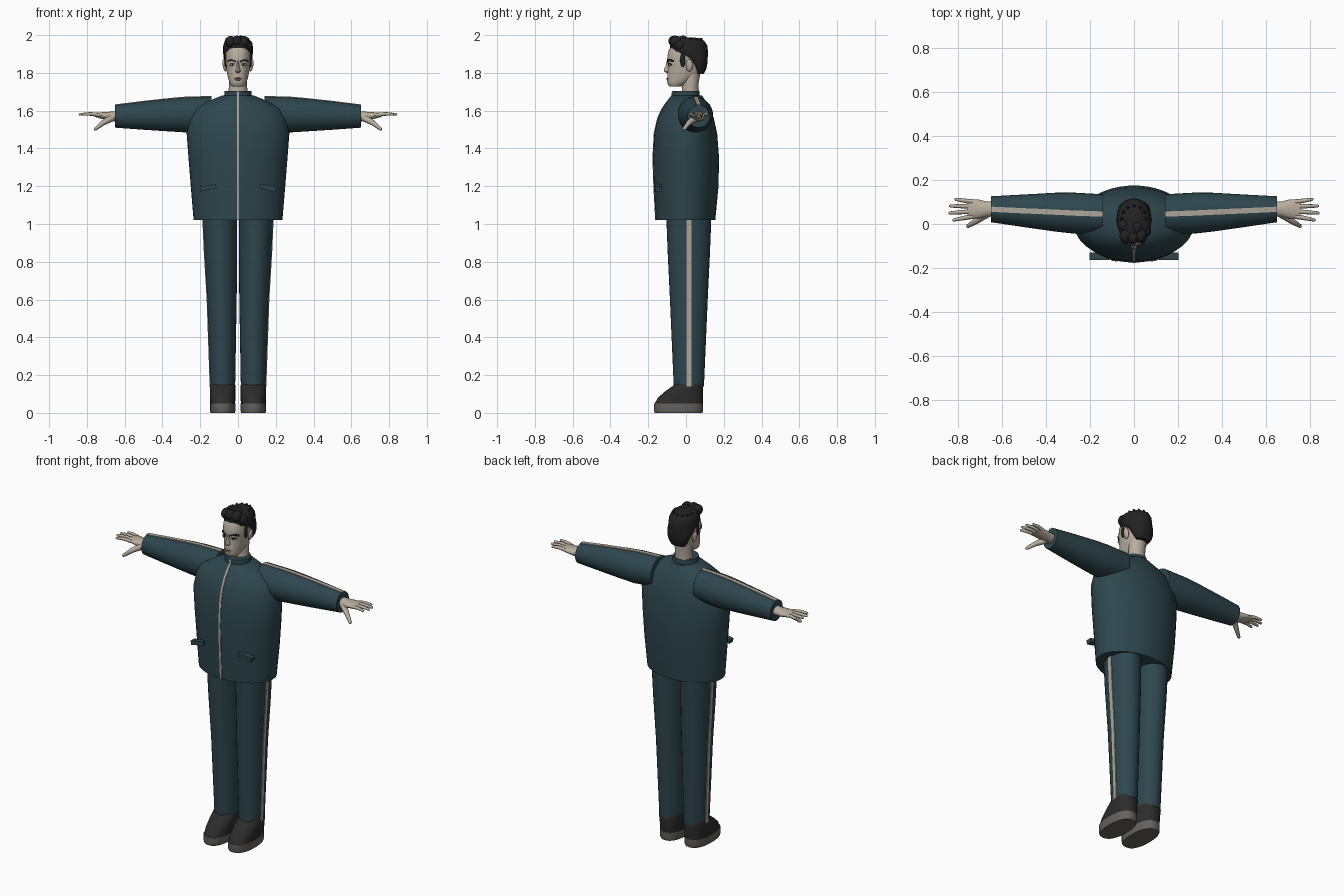
import bpy, bmesh, math
from mathutils import Vector, Matrix

cube = bpy.data.objects.get("Cube")
if cube:
    bpy.data.objects.remove(cube)


def material(name, r, g, b):
    m = bpy.data.materials.new(name)
    m.use_nodes = True
    m.diffuse_color = (r, g, b, 1)
    m.node_tree.nodes["Principled BSDF"].inputs["Base Color"].default_value = (r, g, b, 1)
    return m


TEAL = material("teal cloth", .027, .062, .075)
TRIM = material("beige trim", .42, .38, .32)
SKIN = material("skin", .48, .42, .34)
HAIR = material("dark hair", .017, .016, .017)
SHOE = material("shoe black", .026, .025, .025)
SOLE = material("sole grey", .13, .125, .12)
LIPS = material("lips", .30, .23, .19)
EYES = material("eye white", .55, .53, .5)
parts = []


def finish(name, bm, mat, mirror=False):
    bmesh.ops.recalc_face_normals(bm, faces=bm.faces)
    me = bpy.data.meshes.new(name)
    bm.to_mesh(me)
    bm.free()
    me.materials.append(mat)
    ob = bpy.data.objects.new(name, me)
    bpy.context.collection.objects.link(ob)
    if mirror:
        ob.modifiers.new("Mirror", "MIRROR").use_mirror_merge = False
    parts.append(ob)
    return ob


def skin_rings(bm, rings):
    """Bridge vertex rings and cap both ends."""
    rows = [[bm.verts.new(p) for p in ring] for ring in rings]
    n = len(rows[0])
    for a, b in zip(rows, rows[1:]):
        for i in range(n):
            j = (i + 1) % n
            bm.faces.new((a[i], a[j], b[j], b[i]))
    bm.faces.new(rows[0])
    bm.faces.new(rows[-1])


def loft(name, axis, sections, mat, mirror=False, n=32, power=2):
    """Sections are (position, centre a, centre b, radius a, radius b)."""
    rings = []
    for t, ca, cb, ra, rb in sections:
        ring = []
        for i in range(n):
            c, s = math.cos(math.tau * i / n), math.sin(math.tau * i / n)
            a = ca + ra * math.copysign(abs(c) ** (2 / power), c)
            b = cb + rb * math.copysign(abs(s) ** (2 / power), s)
            ring.append((a, b, t) if axis == "z" else (t, a, b))
        rings.append(ring)
    bm = bmesh.new()
    skin_rings(bm, rings)
    return finish(name, bm, mat, mirror)


def upright(name, spans, mat, n=32, power=2):
    """Centred loft; spans are (height, half width, front y, back y)."""
    return loft(name, "z", [(z, 0, (f + b) / 2, w, (b - f) / 2) for z, w, f, b in spans],
                mat, n=n, power=power)


def tube(bm, points, radii, n=10):
    """Tapered round tube with a rounded tip."""
    pts = [Vector(p) for p in points]
    d = (pts[-1] - pts[-2]).normalized()
    pts.append(pts[-1] + d * radii[-1] * .7)
    radii = list(radii) + [radii[-1] * .5]
    rings = []
    for i, (p, r) in enumerate(zip(pts, radii)):
        d = pts[min(i + 1, len(pts) - 1)] - pts[max(i - 1, 0)]
        q = d.to_track_quat("Z", "Y")
        rings.append([p + q @ Vector((r * math.cos(math.tau * k / n), r * math.sin(math.tau * k / n), 0))
                      for k in range(n)])
    skin_rings(bm, rings)


def ribbon(name, points, across, out, mat, mirror=False):
    """Thin strip along a path, with a half width and a thickness vector."""
    w, o = Vector(across), Vector(out)
    bm = bmesh.new()
    skin_rings(bm, [[Vector(p) - w - o, Vector(p) + w - o, Vector(p) + w + o, Vector(p) - w + o]
                    for p in points])
    return finish(name, bm, mat, mirror)


def ball(name, pos, size, mat, mirror=False, turn=0):
    bm = bmesh.new()
    m = Matrix.Translation(pos) @ Matrix.Rotation(turn, 4, "Y") @ Matrix.Diagonal((*size, 1))
    bmesh.ops.create_uvsphere(bm, u_segments=16, v_segments=10, radius=1, matrix=m)
    return finish(name, bm, mat, mirror)


# Jacket body, collar and zip
body = [(1.02, .235, -.16, .155), (1.2, .25, -.17, .172), (1.35, .262, -.175, .175),
        (1.48, .272, -.168, .165), (1.56, .255, -.15, .147), (1.61, .23, -.127, .128),
        (1.645, .17, -.103, .108), (1.68, .085, -.075, .085)]
upright("jacket_body", body, TEAL, n=48)
upright("jacket_collar", [(1.66, .076, -.073, .075), (1.705, .07, -.07, .07)], TEAL)
ribbon("jacket_zip", [(0, f, z) for z, w, f, b in body] + [(0, -.071, 1.705)],
       (.006, 0, 0), (0, .003, 0), TRIM)

# Slanted pocket flaps
bm = bmesh.new()
bmesh.ops.create_cube(bm, size=1, matrix=Matrix.Translation((.158, -.146, 1.193))
                      @ Matrix.Rotation(.2, 4, "Y") @ Matrix.Diagonal((.085, .034, .024, 1)))
finish("pocket_flap", bm, TEAL, True)

# Sleeves with a stripe along the top
sleeve = [(.14, .045, 1.585, .09, .09), (.28, .05, 1.578, .093, .093),
          (.36, .054, 1.577, .088, .087), (.5, .06, 1.574, .074, .075), (.65, .067, 1.57, .059, .06)]
loft("sleeve", "x", sleeve, TEAL, True)
ribbon("sleeve_stripe", [(x, y, z + r) for x, y, z, _, r in sleeve], (0, .012, 0), (0, 0, .003), TRIM, True)

# Trouser legs with a stripe down the outside
leg = [(1.08, .096, .015, .092, .121), (.85, .091, .015, .087, .112),
       (.6, .085, .015, .078, .1), (.14, .081, .015, .066, .08)]
loft("trouser_leg", "z", leg, TEAL, True)
ribbon("trouser_stripe", [(x + r, y, z) for z, x, y, r, _ in leg], (0, .013, 0), (.003, 0, 0), TRIM, True)

# Shoes
loft("shoe_sole", "z", [(0, .081, -.04, .064, .126), (.012, .081, -.04, .068, .13),
                        (.05, .081, -.04, .068, .13)], SOLE, True, power=2.4)
loft("shoe_upper", "z", [(.05, .081, -.038, .066, .127), (.08, .081, -.029, .067, .12),
                         (.115, .081, -.009, .067, .1), (.145, .081, .012, .067, .079),
                         (.16, .081, .02, .062, .068)], SHOE, True, power=2.4)

# Hands: palm, four fingers and thumb
loft("palm", "x", [(.63, .067, 1.57, .034, .028), (.67, .068, 1.57, .034, .025),
                   (.7, .068, 1.572, .042, .021), (.74, .068, 1.576, .045, .014),
                   (.757, .068, 1.577, .04, .01)], SKIN, True, n=20)
bm = bmesh.new()
for base, reach, tip in ((.034, .82, .018), (.057, .838, .05), (.08, .835, .082), (.101, .81, .112)):
    mid = ((.74 + reach) / 2, (base + tip) / 2, 1.583)
    tube(bm, [(.735, base, 1.577), mid, (reach, tip, 1.58)], (.011, .0095, .007))
tube(bm, [(.665, .05, 1.563), (.715, .015, 1.535), (.755, -.01, 1.503)], (.02, .014, .009))
finish("fingers", bm, SKIN, True)

# Neck and head
upright("neck", [(1.66, .052, -.025, .07), (1.74, .048, -.02, .066), (1.82, .05, -.02, .08)], SKIN)
upright("head", [(1.727, .03, -.085, -.03), (1.736, .04, -.095, -.01), (1.755, .047, -.1, .025),
                 (1.78, .054, -.099, .06), (1.81, .06, -.097, .088), (1.84, .064, -.096, .096),
                 (1.87, .067, -.1, .1), (1.91, .067, -.095, .1), (1.95, .06, -.075, .09),
                 (1.975, .03, -.03, .05)], SKIN, power=2.2)
ball("ear", (.071, .018, 1.84), (.01, .019, .033), SKIN, True, .15)

# Face
upright("nose", [(1.865, .006, -.1, -.07), (1.84, .007, -.107, -.07), (1.818, .011, -.118, -.07),
                 (1.808, .014, -.116, -.07), (1.799, .009, -.102, -.07)], SKIN, n=16)
ball("upper_lip", (0, -.097, 1.771), (.021, .007, .004), LIPS)
ball("lower_lip", (0, -.097, 1.764), (.017, .007, .004), LIPS)
ball("eye", (.031, -.085, 1.842), (.014, .006, .006), EYES, True)
ball("iris", (.03, -.089, 1.842), (.006, .004, .006), HAIR, True)
ribbon("upper_eyelid", [(.014, -.092, 1.846), (.03, -.091, 1.85), (.047, -.078, 1.845)],
       (0, 0, .002), (0, .003, 0), HAIR, True)
ribbon("eyebrow", [(.011, -.098, 1.859), (.035, -.091, 1.869), (.056, -.068, 1.862)],
       (0, 0, .005), (0, .004, 0), HAIR, True)

# Hair: cap, sideburns and swept tufts
upright("hair_cap", [(1.795, .045, .055, .095), (1.82, .06, .04, .107), (1.85, .071, .02, .113),
                     (1.88, .076, -.015, .115), (1.9, .078, -.06, .116), (1.915, .079, -.083, .116),
                     (1.945, .078, -.085, .113), (1.968, .07, -.08, .098), (1.982, .05, -.062, .075),
                     (1.988, .025, -.035, .04)], HAIR)
ball("sideburn", (.064, -.017, 1.868), (.008, .014, .038), HAIR, True)
tufts = [(-.038, -.055, 1.965, .033), (-.006, -.062, 1.968, .031), (.03, -.052, 1.964, .034),
         (.052, -.03, 1.945, .03), (-.045, -.005, 1.962, .03), (.015, -.015, 1.968, .031)]
for x, y, z, r in tufts:
    ball("hair_tuft", (x, y, z), (r * .85, r, r * .95), HAIR, turn=x * 6)

# Short spikes towards the crown
bm = bmesh.new()
for k in range(7):
    a = math.pi * k / 6
    base = Vector((.048 * math.cos(a), .025 + .05 * math.sin(a), 1.955))
    tube(bm, [base, base + Vector((.007 * math.cos(a), .008 * math.sin(a), .025))], (.02, .006), n=6)
finish("hair_spikes", bm, HAIR)

# Smooth shading with crisp edges
bpy.ops.object.select_all(action="DESELECT")
for ob in parts:
    ob.select_set(True)
bpy.context.view_layer.objects.active = parts[0]
bpy.ops.object.shade_smooth_by_angle(angle=math.radians(40))
